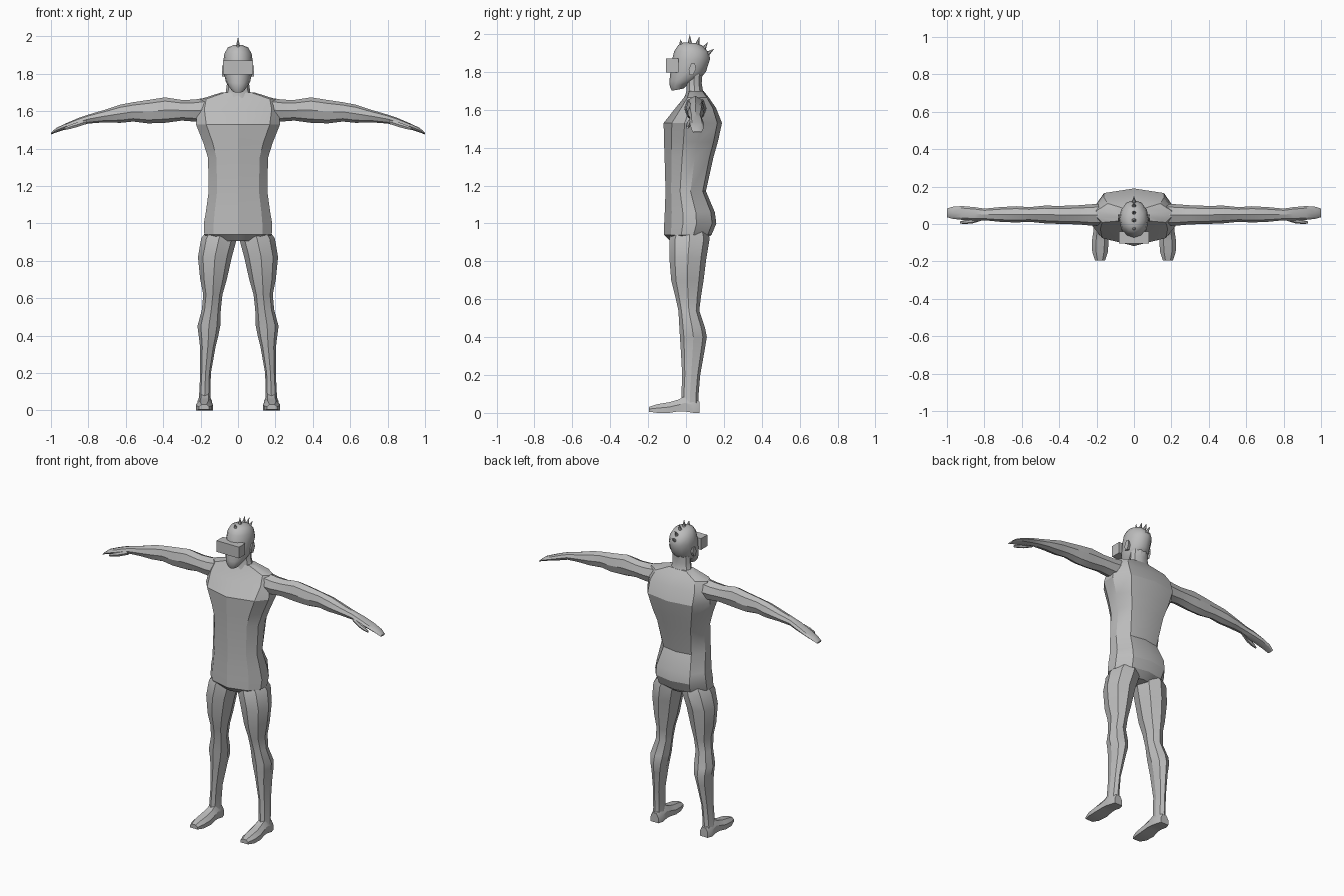
import bpy, bmesh, math
from mathutils import Vector

grey = bpy.data.materials.new("plain grey")
grey.diffuse_color = (0.5, 0.5, 0.5, 1)


def finish(name, bm, angle=28):
    bmesh.ops.recalc_face_normals(bm, faces=bm.faces)
    me = bpy.data.meshes.new(name)
    bm.to_mesh(me)
    bm.free()
    ob = bpy.data.objects.new(name, me)
    bpy.context.collection.objects.link(ob)
    me.materials.append(grey)
    bpy.ops.object.select_all(action='DESELECT')
    ob.select_set(True)
    bpy.context.view_layer.objects.active = ob
    bpy.ops.object.shade_smooth_by_angle(angle=math.radians(angle))
    return ob


def loft(name, rings, angle=28):
    """Skin a list of equal-length point rings and cap both ends."""
    bm = bmesh.new()
    vs = [[bm.verts.new(p) for p in r] for r in rings]
    n = len(vs[0])
    for a, b in zip(vs, vs[1:]):
        for i in range(n):
            j = (i + 1) % n
            bm.faces.new((a[i], a[j], b[j], b[i]))
    bm.faces.new(vs[0])
    bm.faces.new(vs[-1])
    return finish(name, bm, angle)


def oval(u0, u1, v0, v1, n=8, turn=0.0):
    """Polygon that fits the box u0..u1, v0..v1."""
    k = [(math.cos(turn + 2 * math.pi * i / n), math.sin(turn + 2 * math.pi * i / n)) for i in range(n)]
    m = max(abs(c[0]) for c in k)
    return [((u0 + u1) / 2 + (u1 - u0) / 2 * a / m, (v0 + v1) / 2 + (v1 - v0) / 2 * b / m) for a, b in k]


def both_sides(name, rings, angle=28):
    for side, s in (("left", 1), ("right", -1)):
        loft(side + "_" + name, [[(s * x, y, z) for x, y, z in r] for r in rings], angle)


def mirrored(half):
    return half + [(-x, y) for x, y in reversed(half) if x > 0]


# Torso: z, front panel half width, half width, back panel half width, front y, back y
torso = [(0.905, 0.09, 0.13, 0.08, -0.08, 0.09),
         (0.94, 0.13, 0.18, 0.11, -0.115, 0.135),
         (1.00, 0.13, 0.183, 0.12, -0.115, 0.16),
         (1.06, 0.125, 0.172, 0.12, -0.112, 0.152),
         (1.17, 0.112, 0.157, 0.10, -0.108, 0.105),
         (1.35, 0.115, 0.16, 0.12, -0.113, 0.145),
         (1.43, 0.135, 0.185, 0.14, -0.116, 0.168),
         (1.53, 0.17, 0.225, 0.16, -0.118, 0.19),
         (1.61, 0.18, 0.215, 0.16, -0.055, 0.158),
         (1.665, 0.17, 0.20, 0.14, -0.01, 0.12),
         (1.70, 0.07, 0.09, 0.06, 0.005, 0.092)]
rings = []
for z, f, w, b, y0, y1 in torso:
    d = y1 - y0
    half = [(0, y0), (f, y0 + 0.14 * d), (w, y0 + 0.36 * d), (w, y0 + 0.62 * d),
            (b, y1 - 0.08 * d), (0, y1)]
    rings.append([(x, y, z) for x, y in mirrored(half)])
loft("torso", rings)

# Neck
loft("neck", [[(x, y, z) for x, y in oval(-w, w, a, b, 10)] for z, w, a, b in
              [(1.66, 0.085, -0.01, 0.11), (1.70, 0.066, 0.0, 0.092),
               (1.74, 0.06, 0.0, 0.085), (1.80, 0.058, 0.0, 0.09)]])

# Head: z at the face, z at the back, half width, front y, back y
head = [(1.70, 1.712, 0.03, -0.075, -0.012),
        (1.72, 1.745, 0.05, -0.085, 0.02),
        (1.75, 1.765, 0.065, -0.088, 0.075),
        (1.80, 1.80, 0.075, -0.082, 0.105),
        (1.86, 1.87, 0.079, -0.075, 0.128),
        (1.91, 1.905, 0.073, -0.062, 0.118),
        (1.94, 1.94, 0.055, -0.042, 0.085),
        (1.955, 1.952, 0.025, -0.012, 0.05)]
rings = []
for z0, z1, w, a, b in head:
    rings.append([(x, y, z0 + (z1 - z0) * (y - a) / (b - a))
                  for x, y in oval(-w, w, a, b, 12)])
loft("head", rings, 40)


# Visor, a plain box over the eyes
def box_ring(y):
    return [(-0.08, y, 1.797), (0.08, y, 1.797), (0.08, y, 1.87), (-0.08, y, 1.87)]


loft("visor", [box_ring(-0.105), box_ring(-0.04)])

# Ears
both_sides("ear", [[(x, y + 0.15 * (z - 1.8), z) for y, z in oval(a, b, c, d, 6)]
                   for x, a, b, c, d in [(0.062, 0.015, 0.045, 1.785, 1.84),
                                         (0.085, 0.012, 0.05, 1.78, 1.85)]])

# Row of hair spikes: base y, base z, tip y, tip z
for i, (y, z, ty, tz) in enumerate([(-0.022, 1.938, -0.032, 1.972), (0.02, 1.945, 0.02, 1.997),
                                    (0.058, 1.94, 0.07, 1.985), (0.092, 1.92, 0.116, 1.958),
                                    (0.112, 1.895, 0.15, 1.922)]):
    base, tip = Vector((0, y, z)), Vector((0, ty, tz))
    bm = bmesh.new()
    bmesh.ops.create_cone(bm, cap_ends=True, segments=6, radius1=0.013, radius2=0,
                          depth=(tip - base).length)
    bm.transform((tip - base).to_track_quat('Z', 'Y').to_matrix().to_4x4())
    bmesh.ops.translate(bm, verts=bm.verts, vec=(base + tip) / 2)
    finish("hair_spike_%d" % (i + 1), bm)

# Arms with hands: x, front y, back y, bottom z, top z
arm = [(0.15, -0.01, 0.11, 1.54, 1.675), (0.235, -0.008, 0.105, 1.545, 1.662),
       (0.30, -0.002, 0.10, 1.55, 1.66), (0.39, 0.0, 0.097, 1.538, 1.674),
       (0.48, 0.004, 0.098, 1.535, 1.66), (0.56, 0.012, 0.09, 1.545, 1.648),
       (0.63, 0.008, 0.095, 1.538, 1.635), (0.72, 0.012, 0.09, 1.54, 1.605),
       (0.80, 0.02, 0.082, 1.534, 1.582), (0.85, 0.018, 0.09, 1.52, 1.565),
       (0.92, 0.022, 0.096, 1.503, 1.535), (0.97, 0.028, 0.092, 1.487, 1.512),
       (1.0, 0.036, 0.082, 1.476, 1.486)]
both_sides("arm", [[(x, y, z) for y, z in oval(a, b, c, d)] for x, a, b, c, d in arm])

# Thumbs
both_sides("thumb", [[(x, y, z) for y, z in oval(a, b, c, d, 6)] for x, a, b, c, d in
                     [(0.81, 0.02, 0.05, 1.53, 1.56), (0.86, 0.004, 0.03, 1.513, 1.543),
                      (0.90, 0.0, 0.022, 1.503, 1.528), (0.93, 0.002, 0.014, 1.498, 1.512)]])

# Legs: z, inner x, outer x, front y, back y
leg = [(0.03, 0.145, 0.215, -0.03, 0.07), (0.08, 0.148, 0.208, -0.025, 0.065),
       (0.20, 0.145, 0.202, -0.02, 0.075), (0.34, 0.12, 0.203, -0.028, 0.10),
       (0.40, 0.105, 0.21, -0.032, 0.11), (0.45, 0.095, 0.217, -0.035, 0.10),
       (0.54, 0.092, 0.193, -0.04, 0.07), (0.62, 0.083, 0.186, -0.058, 0.08),
       (0.70, 0.06, 0.202, -0.078, 0.093), (0.82, 0.033, 0.214, -0.088, 0.108),
       (0.92, 0.006, 0.197, -0.088, 0.125), (0.97, 0.006, 0.16, -0.07, 0.11)]
both_sides("leg", [[(x, y, z) for x, y in oval(a, b, c, d)] for z, a, b, c, d in leg])

# Feet from heel to toe: y, inner x, outer x, bottom z, top z
foot = [(0.07, 0.15, 0.205, 0.0, 0.06), (0.04, 0.14, 0.215, 0.0, 0.075),
        (-0.005, 0.14, 0.215, 0.008, 0.09), (-0.04, 0.138, 0.217, 0.008, 0.07),
        (-0.09, 0.135, 0.225, 0.0, 0.056), (-0.15, 0.14, 0.223, 0.0, 0.046),
        (-0.195, 0.155, 0.208, 0.006, 0.032)]
both_sides("foot", [[(a, y, c), (b, y, c), (b, y, c + 0.55 * (d - c)),
                     (b - 0.25 * (b - a), y, d), (a + 0.25 * (b - a), y, d),
                     (a, y, c + 0.55 * (d - c))] for y, a, b, c, d in foot])
